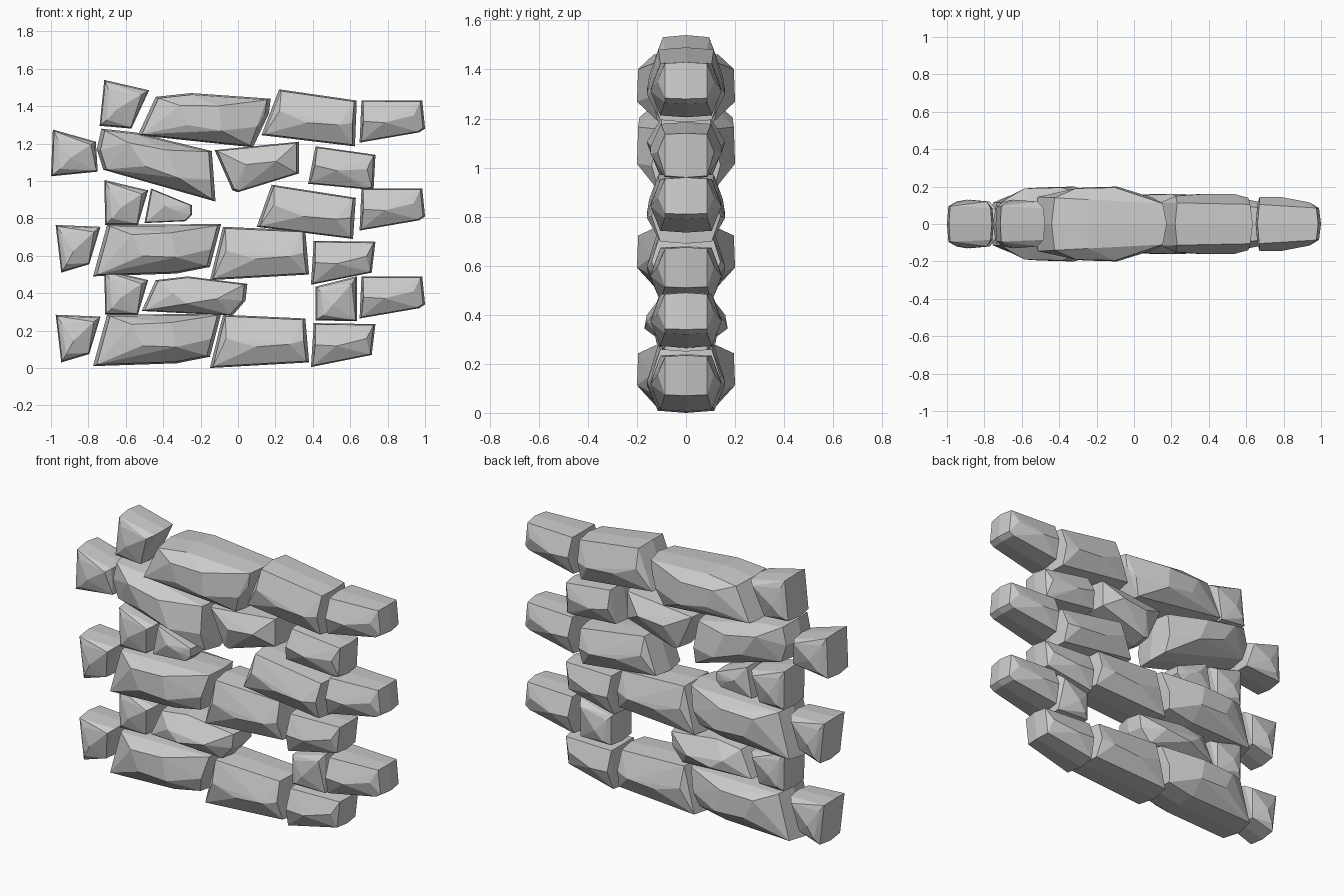
import bpy, bmesh, math
from mathutils import Vector

if "Cube" in bpy.data.objects:
    bpy.data.objects.remove(bpy.data.objects["Cube"])


def stone(name, outline, depths, ridge, dz=0.0):
    """outline: front-view points, first four = TL, TR, BR, BL, then extras.
    depths: half thickness of the bevel ring at left and right.
    ridge: (u, v, y) high points of the front face, mirrored to the back."""
    pts = [Vector((x, z + dz)) for x, z in outline]
    tl, tr, br, bl = pts[:4]
    centre = (tl + tr + br + bl) / 4
    x0, x1 = min(p.x for p in pts), max(p.x for p in pts)
    bm = bmesh.new()
    for p in pts:
        bm.verts.new((p.x, 0, p.y))
        t = (p.x - x0) / (x1 - x0)
        d = depths[0] + (depths[1] - depths[0]) * t
        q = centre + (p - centre) * 0.94
        for s in (-1, 1):
            bm.verts.new((q.x, s * d, q.y))
    for u, v, y in ridge:
        q = bl.lerp(br, u).lerp(tl.lerp(tr, u), v)
        for s in (-1, 1):
            bm.verts.new((q.x, s * y, q.y))
    res = bmesh.ops.convex_hull(bm, input=bm.verts[:])
    loose = {g for g in res["geom_interior"] + res["geom_unused"]
             if isinstance(g, bmesh.types.BMVert)}
    bmesh.ops.delete(bm, geom=list(loose), context='VERTS')
    bmesh.ops.dissolve_limit(bm, angle_limit=math.radians(3),
                             verts=bm.verts[:], edges=bm.edges[:])
    bmesh.ops.recalc_face_normals(bm, faces=bm.faces[:])
    me = bpy.data.meshes.new(name)
    bm.to_mesh(me)
    bm.free()
    bpy.context.collection.objects.link(bpy.data.objects.new(name, me))


# Bevel depths and front high points of each stone family
END = ((.105, .085), [(.05, .5, .145), (.88, .55, .115), (.40, .42, .145)])
BLOCK = ((.115, .105), [(.44, .38, .16), (.80, .42, .16), (.10, .55, .15), (.96, .5, .14)])
LONG = ((.115, .11), [(.24, .80, .19), (.38, .35, .195), (.68, .28, .2),
                      (.58, .82, .195), (.97, .42, .14)])
FLAT = ((.10, .09), [(.25, .6, .16), (.45, .3, .17), (.75, .5, .16)])
CUBE = ((.095, .085), [(.12, .82, .11), (.42, .42, .13), (.88, .86, .12), (.2, .15, .12)])

# Courses that repeat, rising in steps
STEP = 0.47
for i in range(3):
    stone("right_end_stone", [(.66, .49), (.985, .49), (.97, .32), (.65, .265), (1.0, .34)],
          *END, i * STEP)
for i in range(2):
    h = i * .44
    stone("right_inner_stone", [(.405, .24), (.735, .235), (.715, .07), (.39, .005)], *END, h)
    h = i * STEP
    stone("centre_block", [(-.08, .285), (.36, .265), (.38, .03), (-.15, .0)], *BLOCK, h)
    h = i * .48
    stone("left_long_stone", [(-.70, .285), (-.09, .29), (-.15, .06), (-.775, .01), (-.33, .025)],
          *LONG, h)
    stone("left_end_stone", [(-.975, .285), (-.735, .275), (-.795, .075), (-.945, .03)], *CUBE, h)
    stone("left_inner_stone", [(-.715, .525), (-.48, .47), (-.535, .285), (-.71, .285)],
          *CUBE, h)

# Second course fillers
stone("flat_long_stone", [(-.44, .47), (.05, .45), (-.03, .28), (-.515, .305), (-.27, .49), (.04, .36)],
      *FLAT)
stone("small_right_stone", [(.415, .435), (.635, .49), (.635, .25), (.415, .255)], *CUBE)

# Fourth course
stone("small_left_stone", [(-.465, .96), (-.245, .87), (-.28, .785), (-.50, .775), (-.245, .82)],
      (.09, .08), [(.4, .6, .11), (.7, .5, .1)])
stone("tilted_block", [(.18, .98), (.63, .91), (.615, .69), (.10, .755)], *BLOCK)

# Fifth course
stone("left_edge_stone", [(-.99, 1.275), (-.76, 1.21), (-.75, 1.05), (-1.0, 1.025)], *CUBE)
stone("tilted_long_stone", [(-.73, 1.28), (-.14, 1.16), (-.12, .89), (-.72, 1.06), (-.755, 1.17),
                            (-.55, 1.26)], *LONG)
stone("wedge_stone", [(-.125, 1.165), (.325, 1.21), (.325, 1.04), (-.03, .95), (0, .94)],
      (.10, .10), [(.3, .55, .155), (.7, .5, .16)])
stone("tilted_right_stone", [(.415, 1.185), (.735, 1.14), (.725, .96), (.375, .985), (.69, .955)], *END)

# Top course
stone("top_left_stone", [(-.715, 1.54), (-.475, 1.485), (-.57, 1.28), (-.74, 1.295)], *CUBE)
stone("top_long_stone", [(-.44, 1.45), (.175, 1.44), (.08, 1.18), (-.535, 1.245), (-.25, 1.47),
                         (.165, 1.36)], (.145, .11), LONG[1])
stone("top_block", [(.22, 1.49), (.635, 1.43), (.625, 1.185), (.125, 1.245)], *BLOCK)
